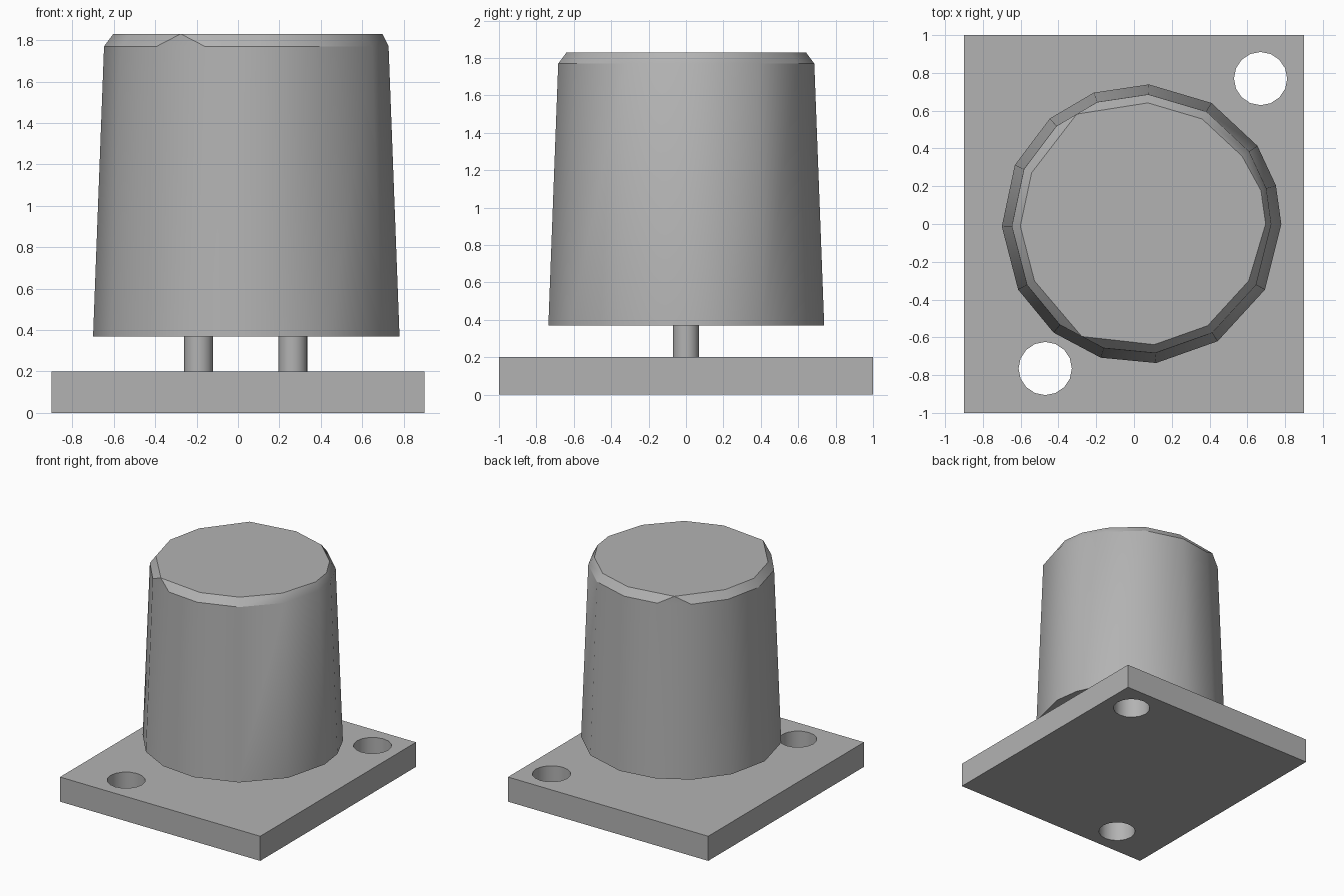
import bpy
import bmesh
from math import cos, sin, radians
from mathutils import Vector

cube = bpy.data.objects.get("Cube")
if cube:
    bpy.data.objects.remove(cube, do_unlink=True)

grey = bpy.data.materials.new("plain grey")
grey.use_nodes = True
colour = (0.45, 0.45, 0.45, 1)
grey.diffuse_color = colour
grey.node_tree.nodes["Principled BSDF"].inputs["Base Color"].default_value = colour


def finish(obj, angle=32):
    obj.data.materials.clear()
    obj.data.materials.append(grey)
    bpy.ops.object.select_all(action="DESELECT")
    obj.select_set(True)
    bpy.context.view_layer.objects.active = obj
    bpy.ops.object.shade_smooth_by_angle(angle=radians(angle))


def cylinder(name, x, y, z0, z1, radius, sides):
    bpy.ops.mesh.primitive_cylinder_add(
        vertices=sides, radius=radius, depth=z1 - z0, location=(x, y, (z0 + z1) / 2))
    obj = bpy.context.object
    obj.name = name
    return obj


# Mounting plate with two diagonal screw holes
bpy.ops.mesh.primitive_cube_add(size=1, location=(0, 0, 0.1))
plate = bpy.context.object
plate.name = "mounting_plate"
plate.scale = (1.8, 2, 0.2)
bpy.ops.object.transform_apply(location=False, rotation=False, scale=True)
for x, y in ((0.67, 0.77), (-0.47, -0.765)):
    cutter = cylinder("hole_cutter", x, y, -0.1, 0.3, 0.141, 16)
    cutter.hide_render = True
    cut = plate.modifiers.new("screw hole", "BOOLEAN")
    cut.operation = "DIFFERENCE"
    cut.solver = "EXACT"
    cut.object = cutter
    bpy.context.view_layer.objects.active = plate
    bpy.ops.object.modifier_apply(modifier=cut.name)
    bpy.data.objects.remove(cutter, do_unlink=True)
finish(plate)

# Two support pins
for name, x in (("right_pin", -0.19), ("left_pin", 0.265)):
    finish(cylinder(name, x, 0, 0.19, 0.38, 0.07, 16))

# Tapered cap: uneven polygon rings, with the rim chamfer pinched at two places
ANGLES = (0, 16, 34, 60, 87, 110, 131, 155, 181, 208, 231, 253, 276, 303, 332)
PINCHED = (5, 10)  # first corner of each pair that shares one rim point
CENTRE = Vector((0.04, 0, 0))
bm = bmesh.new()


def ring(radius, z):
    return [bm.verts.new(CENTRE + Vector((radius * cos(radians(a)), radius * sin(radians(a)), z)))
            for a in ANGLES]


base = ring(0.74, 0.37)
shoulder = ring(0.687, 1.77)
rim = ring(0.642, 1.83)
for i in PINCHED:
    rim[i].co = (shoulder[i].co + shoulder[i + 1].co) / 2
    rim[i].co.z = 1.83
    bm.verts.remove(rim[i + 1])
    rim[i + 1] = rim[i]

# Rim swells slightly on the left side
for i in (0, 1):
    rim[i].co.x += 0.015

count = len(ANGLES)
for i in range(count):
    j = (i + 1) % count
    bm.faces.new((base[i], base[j], shoulder[j], shoulder[i]))
    bm.faces.new(list(dict.fromkeys((shoulder[i], shoulder[j], rim[j], rim[i]))))
bm.faces.new(list(dict.fromkeys(rim)))
bm.faces.new(base[::-1])
bmesh.ops.recalc_face_normals(bm, faces=bm.faces[:])
mesh = bpy.data.meshes.new("cap")
bm.to_mesh(mesh)
bm.free()
cap = bpy.data.objects.new("cap", mesh)
bpy.context.collection.objects.link(cap)
finish(cap)
